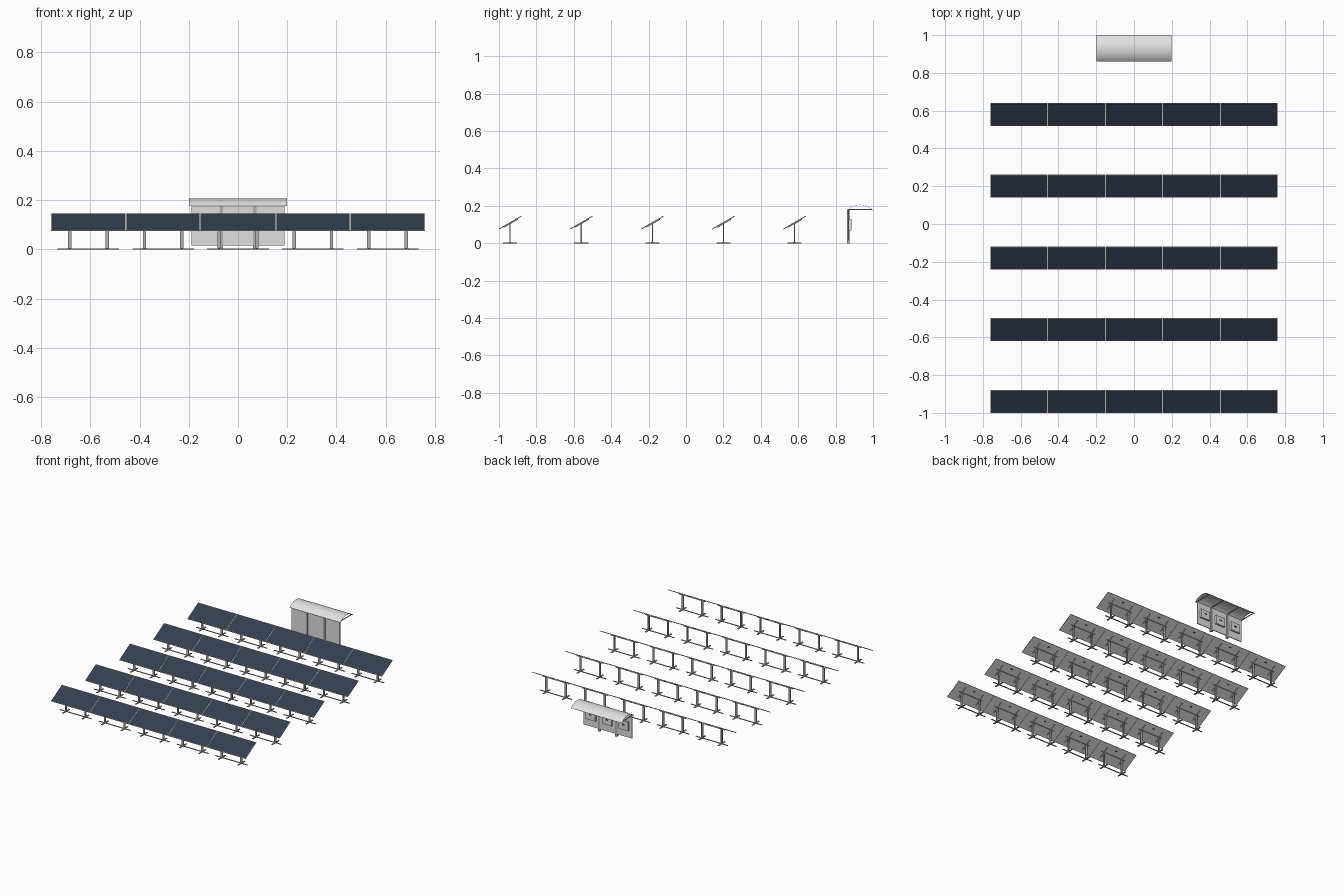
import bpy, bmesh, math
from mathutils import Matrix, Vector

if "Cube" in bpy.data.objects:
    bpy.data.objects.remove(bpy.data.objects["Cube"])


def material(name, rgb):
    m = bpy.data.materials.new(name)
    m.diffuse_color = (*rgb, 1)
    m.use_nodes = True
    m.node_tree.nodes["Principled BSDF"].inputs["Base Color"].default_value = m.diffuse_color
    return m


NAVY = material("navy glass", (0.032, 0.048, 0.078))
SILVER = material("silver frame", (0.76, 0.76, 0.75))
STEEL = material("steel grey", (0.45, 0.45, 0.44))
LIGHT = material("light grey", (0.74, 0.74, 0.74))
ROOF = material("roof grey", (0.76, 0.76, 0.76))
DARK = material("dark grey", (0.07, 0.07, 0.07))


def box(bm, centre, size, mat=Matrix.Identity(4)):
    """Box of given size, placed in the local frame mat."""
    m = mat @ Matrix.Translation(centre) @ Matrix.Diagonal((*size, 1))
    bmesh.ops.create_cube(bm, size=1, matrix=m)


def finish(bm, name, mat):
    bmesh.ops.recalc_face_normals(bm, faces=bm.faces)
    me = bpy.data.meshes.new(name)
    bm.to_mesh(me)
    bm.free()
    me.materials.append(mat)
    ob = bpy.data.objects.new(name, me)
    bpy.context.collection.objects.link(ob)
    return ob


# ---- solar rows: five rows of five tilted panels ----
PITCH, DEPTH, TILT = 0.304, 0.138, math.radians(30)
for r in range(5):
    y = -0.94 + 0.38 * r
    frame, glass, rails, posts, feet, boxes = (bmesh.new() for _ in range(6))
    for p in range(5):
        x = (p - 2) * PITCH
        tilt = Matrix.Translation((x, y, 0.111)) @ Matrix.Rotation(TILT, 4, 'X')
        # panel frame, with the glass plate on top
        box(frame, (0, 0, -0.001), (0.302, DEPTH, 0.004), tilt)
        box(glass, (0, 0, 0.0012), (0.2960, DEPTH - 0.006, 0.0010), tilt)
        # purlin and junction box under the panel
        box(rails, (0, 0, -0.0055), (0.20, 0.005, 0.005), tilt)
        box(boxes, (0, 0.04, -0.004), (0.016, 0.008, 0.003), tilt)
        # ground skid joining the two posts
        box(feet, (x, y, 0.0015), (0.25, 0.008, 0.003))
        for s in (-1, 1):
            px = s * 0.076
            # sloped rafter
            box(rails, (px, 0, -0.0055), (0.006, 0.085, 0.005), tilt)
            # channel post: web and two flanges
            box(posts, (x + px, y, 0.053), (0.010, 0.003, 0.098))
            for f in (-1, 1):
                box(posts, (x + px + f * 0.006, y, 0.053), (0.002, 0.006, 0.098))
            # cross foot and base plate
            box(feet, (x + px, y, 0.002), (0.010, 0.075, 0.004))
            box(feet, (x + px, y, 0.003), (0.020, 0.016, 0.005))
    n = f"_row_{r + 1}"
    finish(frame, "panel_frames" + n, SILVER)
    finish(glass, "panel_glass" + n, NAVY)
    finish(rails, "panel_rails" + n, STEEL)
    finish(posts, "posts" + n, STEEL)
    finish(feet, "ground_feet" + n, STEEL)
    finish(boxes, "junction_boxes" + n, DARK)

# ---- equipment shelter ----
# three wall plates between the posts
bm = bmesh.new()
for x in (-0.1285, 0, 0.1285):
    box(bm, (x, 0.868, 0.097), (0.120, 0.006, 0.162))
finish(bm, "shelter_wall", LIGHT)

# two posts, roof arms and edge rails
bm = bmesh.new()
for x in (-0.068, 0.068):
    box(bm, (x, 0.868, 0.089), (0.016, 0.014, 0.178))
for x in (-0.19, -0.068, 0.068, 0.19):
    box(bm, (x, 0.930, 0.180), (0.005, 0.130, 0.004))
finish(bm, "shelter_posts_and_arms", STEEL)

# arched roof: shell made by sweeping an arc profile along x
Y0, Y1, Z0, RISE, N = 0.859, 1.0, 0.177, 0.029, 20
half = (Y1 - Y0) / 2
R = (half * half + RISE * RISE) / (2 * RISE)
ang = math.asin(half / R)
bm = bmesh.new()
prof = []
for rad, order in ((R, range(N + 1)), (R - 0.0015, range(N, -1, -1))):
    for i in order:
        a = -ang + 2 * ang * i / N
        prof.append(bm.verts.new((-0.199, (Y0 + Y1) / 2 + rad * math.sin(a),
                                  Z0 + RISE - R + rad * math.cos(a))))
face = bm.faces.new(prof)
ext = bmesh.ops.extrude_face_region(bm, geom=[face])
bmesh.ops.translate(bm, vec=Vector((0.398, 0, 0)),
                    verts=[g for g in ext["geom"] if isinstance(g, bmesh.types.BMVert)])
roof = finish(bm, "shelter_roof", ROOF)
bpy.context.view_layer.objects.active = roof
roof.select_set(True)
bpy.ops.object.shade_smooth_by_angle(angle=math.radians(30))

# three cabinets on the back wall, each with a dark display
cab, disp = bmesh.new(), bmesh.new()
for x in (-0.1285, 0, 0.1285):
    box(cab, (x, 0.877, 0.098), (0.076, 0.014, 0.062))
    box(disp, (x, 0.8845, 0.103), (0.020, 0.002, 0.010))
finish(cab, "cabinets", LIGHT)
finish(disp, "cabinet_displays", DARK)
